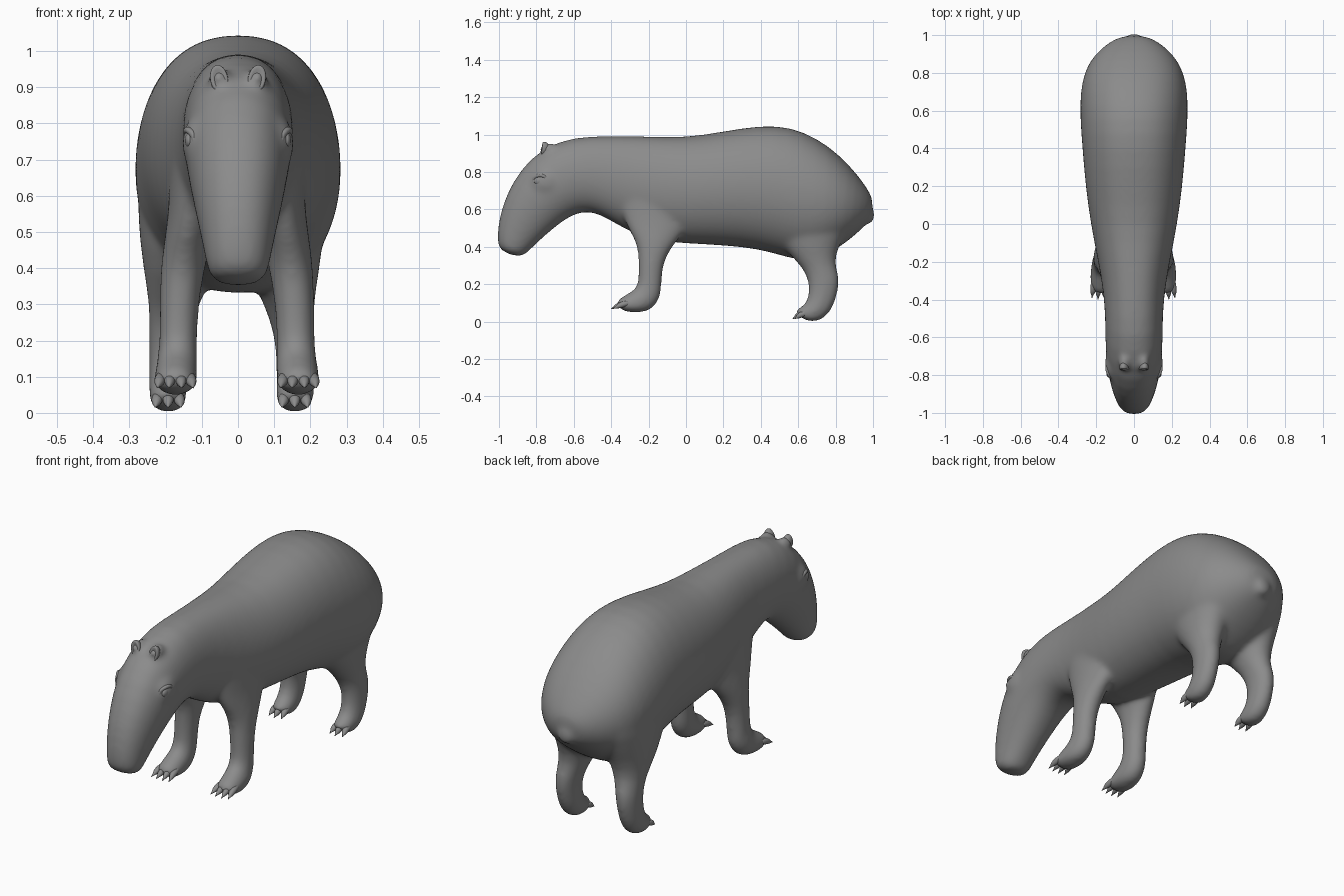
import bpy, bmesh
from math import sin, cos, pi, radians, copysign
from mathutils import Vector, Matrix

if "Cube" in bpy.data.objects:
    bpy.data.objects.remove(bpy.data.objects["Cube"])

hide = bpy.data.materials.new("grey_hide")
hide.diffuse_color = (.26, .26, .26, 1)
hide.use_nodes = True
hide.node_tree.nodes["Principled BSDF"].inputs["Base Color"].default_value = hide.diffuse_color


def finish(name, bm, mods=()):
    bmesh.ops.recalc_face_normals(bm, faces=bm.faces)
    me = bpy.data.meshes.new(name)
    bm.to_mesh(me)
    bm.free()
    me.materials.append(hide)
    me.polygons.foreach_set("use_smooth", [True] * len(me.polygons))
    ob = bpy.data.objects.new(name, me)
    bpy.context.collection.objects.link(ob)
    for kind, props in mods:
        m = ob.modifiers.new(kind.title(), kind)
        for k, v in props.items():
            setattr(m, k, v)
    return ob


def loft(bm, stations, side=1, shift=0, power=1, n=24):
    """Skin oval rings: each is (y, z of one edge, y, z of other edge, centre x, half width)."""
    rings = []
    for y1, z1, y2, z2, cx, hw in stations:
        a, b = Vector((0, y1, z1)), Vector((0, y2, z2))
        mid, half = (a + b) / 2, (a - b) / 2
        mid.x = side * cx + shift
        ring = []
        for i in range(n):
            s = sin(2 * pi * i / n)
            w = hw * 1.02 * copysign(abs(s) ** power, s)
            ring.append(bm.verts.new(mid + half * cos(2 * pi * i / n) + Vector((w, 0, 0))))
        rings.append(ring)
    for r, s in zip(rings, rings[1:]):
        for i in range(n):
            j = (i + 1) % n
            bm.faces.new((r[i], r[j], s[j], s[i]))
    bm.faces.new(rings[0])
    bm.faces.new(rings[-1])


def blob(bm, loc, radii, rot=Matrix.Identity(4)):
    m = Matrix.Translation(loc) @ rot @ Matrix.Diagonal((*radii, 1))
    return bmesh.ops.create_uvsphere(bm, u_segments=20, v_segments=14, radius=1, matrix=m)["verts"]


def horn(bm, points, radii, n=10):
    """Tapered round tube through points (toes, claws, eyelids)."""
    pts = [Vector(p) for p in points]
    q = (pts[-1] - pts[0]).to_track_quat('Z', 'Y')
    rings = [[bm.verts.new(p + q @ Vector((r * cos(2 * pi * i / n), r * sin(2 * pi * i / n), 0)))
              for i in range(n)] for p, r in zip(pts, radii)]
    for r, s in zip(rings, rings[1:]):
        for i in range(n):
            bm.faces.new((r[i], r[(i + 1) % n], s[(i + 1) % n], s[i]))
    bm.faces.new(rings[0])
    bm.faces.new(rings[-1])


# head, neck, trunk and rump
TRUNK = [
    (-1.004, .374, -.880, .338, 0, .074), (-1.012, .45, -.845, .372, 0, .086),
    (-1.000, .56, -.785, .430, 0, .102), (-.962, .68, -.70, .505, 0, .123),
    (-.888, .815, -.62, .563, 0, .141), (-.77, .930, -.55, .588, 0, .149),
    (-.60, .993, -.47, .58, 0, .150), (-.40, .994, -.36, .51, 0, .156),
    (-.20, .994, -.20, .43, 0, .187), (0, .986, 0, .415, 0, .227),
    (.20, 1.02, .20, .405, 0, .254), (.40, 1.054, .40, .385, 0, .270),
    (.56, 1.045, .55, .335, 0, .282), (.70, .985, .68, .315, 0, .282),
    (.82, .895, .79, .375, 0, .262), (.92, .785, .88, .44, 0, .206),
    (.978, .70, .945, .50, 0, .130), (1.005, .645, .985, .54, 0, .065),
]
FRONT_LEG = [
    (-.40, .80, .12, .82, .105, .070), (-.365, .66, .06, .66, .117, .068),
    (-.335, .555, .02, .54, .125, .064), (-.305, .48, -.02, .46, .138, .063),
    (-.258, .41, -.085, .385, .15, .061), (-.255, .31, -.125, .30, .16, .054),
    (-.255, .20, -.130, .19, .162, .052), (-.278, .170, -.135, .118, .165, .055),
    (-.315, .150, -.19, .051, .168, .060), (-.350, .128, -.27, .046, .17, .059),
    (-.382, .107, -.35, .053, .17, .048),
]
HIND_LEG = [
    (.42, .72, .93, .72, .15, .108), (.45, .52, .90, .56, .155, .105),
    (.53, .375, .82, .41, .145, .097), (.63, .285, .79, .315, .158, .068),
    (.658, .20, .827, .24, .174, .055), (.653, .13, .813, .15, .176, .051),
    (.633, .09, .778, .042, .176, .053), (.602, .074, .70, -.010, .175, .052),
    (.574, .056, .63, .005, .175, .043),
]
bm = bmesh.new()
loft(bm, TRUNK, power=.86)
for s in (1, -1):
    loft(bm, FRONT_LEG, s, -.003)
    loft(bm, HIND_LEG, s, -.018)
    # cheek and eye-socket swelling, ear base
    blob(bm, (s * .113, -.745, .745), (.042, .085, .075))
    blob(bm, (s * .052, -.735, .922), (.03, .05, .036))
# tail stub
blob(bm, (0, .965, .578), (.055, .044, .058), Matrix.Rotation(radians(20), 4, 'X'))
finish("body", bm, [
    ("SUBSURF", dict(levels=1, render_levels=1)),
    ("REMESH", dict(mode='VOXEL', voxel_size=.010, use_smooth_shade=True)),
    ("SMOOTH", dict(factor=.5, iterations=28)),
])

# toes with claws
for label, shift, cx, y, z, offs, length in (
        ("front_toes", -.003, .17, -.330, .092, (-.039, -.014, .014, .039), .058),
        ("hind_toes", -.018, .175, .622, .038, (-.028, 0, .028), .04)):
    bm = bmesh.new()
    for s in (1, -1):
        for o in offs:
            x = s * cx + shift + o
            back = abs(o) * .35
            horn(bm, [(x, y + back + .025, z + .012),
                      (x + o * .08, y + back - length * .4, z),
                      (x + o * .18, y + back - length * .85, z - .010),
                      (x + o * .22, y + back - length * 1.0, z - .016),
                      (x + o * .28, y + back - length * 1.35, z - .024)],
                 (.014, .018, .013, .006, .001))
    finish(label, bm, [("SUBSURF", dict(levels=1, render_levels=1))])

# cupped ears
bm = bmesh.new()
R = (.025, .034, .040)
for s in (1, -1):
    rot = Matrix.Rotation(s * radians(10), 4, 'Y') @ Matrix.Rotation(radians(-8), 4, 'X')
    loc = Vector((s * .052, -.762, .922))
    for v in blob(bm, loc, R, rot):
        p = rot.inverted() @ (v.co - loc)
        if p.y < 0:
            d = (p.x / R[0]) ** 2 + (p.z / R[2]) ** 2
            p.y += max(0, 1 - d) * .03
            v.co = loc + rot @ p
finish("ears", bm)

# eyeballs under raised lids
bm = bmesh.new()
lids = bmesh.new()
for s in (1, -1):
    blob(bm, (s * .134, -.785, .752), (.013, .028, .022))
    arc = [radians(a) for a in range(-30, 231, 20)]
    pts = [Vector((s * (.140 - .012 * cos(a)**2 + .010 * cos(a)), -.78 + .036 * cos(a),
                   .752 + .03 * sin(a))) for a in arc]
    for p, q in zip(pts, pts[1:]):
        horn(lids, (p, q), (.010, .010))
finish("eyes", bm)
finish("eyelids", lids, [
    ("REMESH", dict(mode='VOXEL', voxel_size=.003, use_smooth_shade=True)),
    ("SMOOTH", dict(factor=.5, iterations=8)),
])
